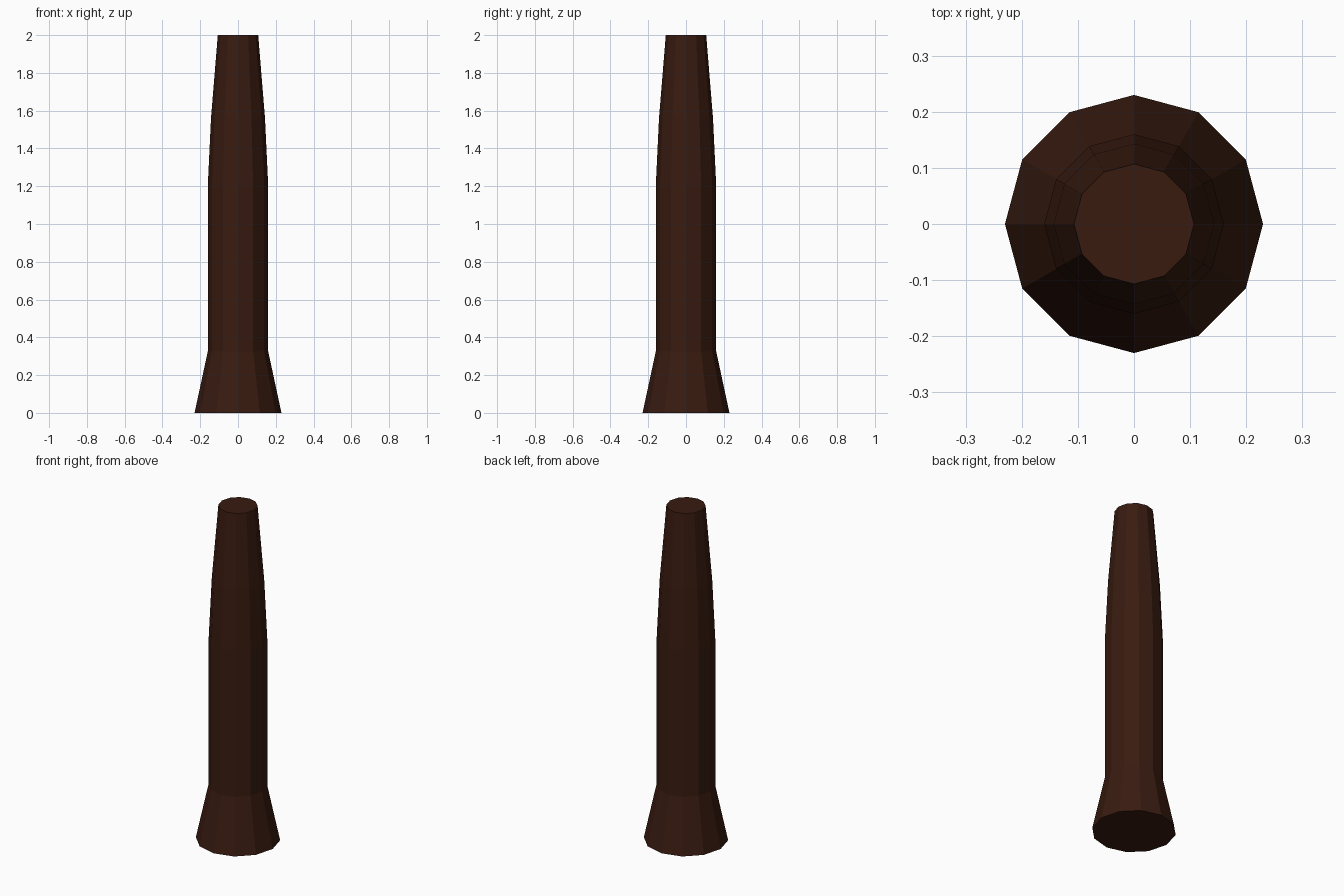
import bpy, bmesh
from math import cos, sin, tau

if "Cube" in bpy.data.objects:
    bpy.data.objects.remove(bpy.data.objects["Cube"])

SIDES = 12
# (radius, height) of the turned profile: flared foot, straight shaft, tapered tip
PROFILE = [(0.23, 0.0), (0.16, 0.325), (0.16, 1.2), (0.143, 1.56), (0.107, 2.0)]

# Rings of the post
bm = bmesh.new()
rings = [[bm.verts.new((r * cos(tau * i / SIDES), r * sin(tau * i / SIDES), z))
          for i in range(SIDES)] for r, z in PROFILE]

# Side faces between neighbouring rings
for low, high in zip(rings, rings[1:]):
    for i in range(SIDES):
        j = (i + 1) % SIDES
        bm.faces.new((low[i], low[j], high[j], high[i]))

# Flat end caps
bm.faces.new(rings[0][::-1])
bm.faces.new(rings[-1])

mesh = bpy.data.meshes.new("tapered_post")
bm.to_mesh(mesh)
bm.free()
post = bpy.data.objects.new("tapered_post", mesh)
bpy.context.collection.objects.link(post)

# Dark brown wood
wood = bpy.data.materials.new("dark_wood")
wood.diffuse_color = (0.04, 0.011, 0.005, 1.0)
wood.use_nodes = True
wood.node_tree.nodes["Principled BSDF"].inputs["Base Color"].default_value = wood.diffuse_color
mesh.materials.append(wood)
